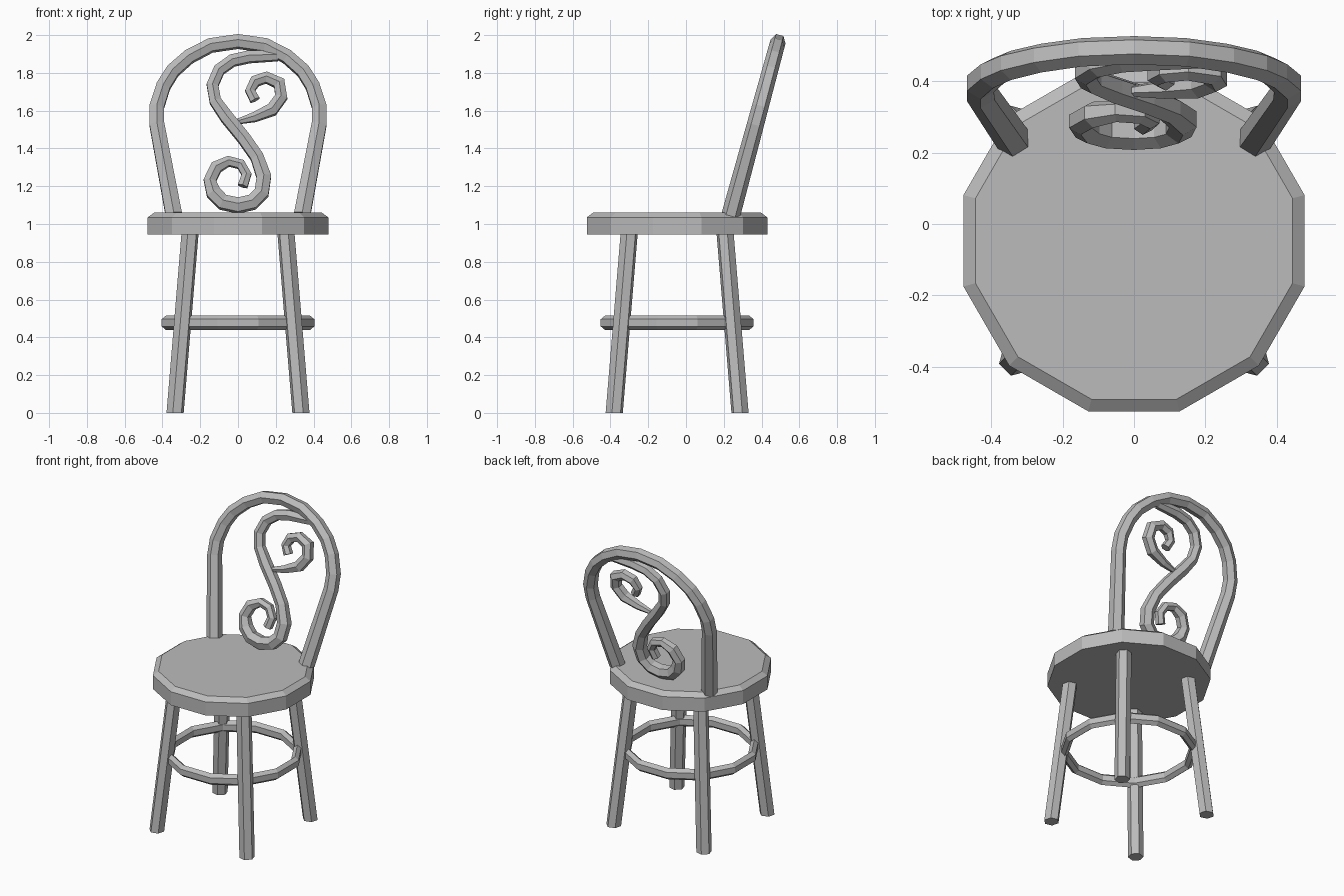
import bpy, bmesh
from math import sin, cos, pi, radians
from mathutils import Vector

cube = bpy.data.objects.get("Cube")
if cube:
    bpy.data.objects.remove(cube, do_unlink=True)

grey = bpy.data.materials.new("plain grey")
grey.use_nodes = True
grey.diffuse_color = (0.5, 0.5, 0.5, 1)
grey.node_tree.nodes["Principled BSDF"].inputs["Base Color"].default_value = (0.5, 0.5, 0.5, 1)

CENTRE_Y = -0.047          # axis of the seat, legs and foot ring


def loft(name, rings, closed=False):
    """Skin a list of equal rings; cap the ends unless closed."""
    bm = bmesh.new()
    loops = [[bm.verts.new(p) for p in ring] for ring in rings]
    n = len(loops[0])
    pairs = list(zip(loops, loops[1:])) + ([(loops[-1], loops[0])] if closed else [])
    for a, b in pairs:
        for i in range(n):
            j = (i + 1) % n
            bm.faces.new((a[i], a[j], b[j], b[i]))
    if not closed:
        bm.faces.new(loops[0])
        bm.faces.new(loops[-1])
    bmesh.ops.recalc_face_normals(bm, faces=bm.faces)
    mesh = bpy.data.meshes.new(name)
    bm.to_mesh(mesh)
    bm.free()
    mesh.materials.append(grey)
    obj = bpy.data.objects.new(name, mesh)
    bpy.context.collection.objects.link(obj)
    return obj


def polygon(n, r, z, turn=0.0, x=0.0, y=CENTRE_Y):
    return [Vector((x + r * cos(turn + 2 * pi * i / n),
                    y + r * sin(turn + 2 * pi * i / n), z)) for i in range(n)]


def sweep(name, path, radii, normal, closed=False, squash=1.0):
    """Six-sided tube along a planar path, with an edge towards the normal."""
    rings, n = [], len(path)
    for k, p in enumerate(path):
        if closed:
            along = path[(k + 1) % n] - path[k - 1]
        else:
            along = path[min(k + 1, n - 1)] - path[max(k - 1, 0)]
        side = along.cross(normal).normalized()
        rings.append([p + radii[k] * (normal * cos(i * pi / 3) + side * squash * sin(i * pi / 3))
                      for i in range(6)])
    return loft(name, rings, closed)


# Seat: twelve-sided slab with a chamfered top edge
flat = radians(15)
loft("seat", [polygon(12, 0.495, 0.945, flat), polygon(12, 0.495, 1.035, flat),
              polygon(12, 0.46, 1.06, flat)])

# Four splayed hexagonal legs
for label, sx, sy in (("front_left", 1, -1), ("front_right", -1, -1),
                      ("back_left", 1, 1), ("back_right", -1, 1)):
    facing = radians(45) * (1 if sx * sy > 0 else -1) + (pi if sx < 0 else 0)
    loft(label + "_leg",
         [polygon(6, 0.047, z, facing + pi / 6, sx * d, CENTRE_Y + sy * d)
          for z, d in ((0, 0.333), (0.95, 0.254))])

# Foot ring
sweep("foot_ring", polygon(12, 0.395, 0.477, flat), [0.038] * 12,
      Vector((0, 0, 1)), True, 0.72)

# The backrest parts lie in one leaning plane
LEAN = 0.272
front = Vector((0, -1, LEAN)).normalized()


def on_back(points):
    return [Vector((x, 0.238 + LEAN * (z - 1.05), z)) for x, z in points]


# Hoop: half profile mirrored across the middle
half = [(-0.34, 1.05), (-0.43, 1.53), (-0.43, 1.62), (-0.395, 1.73), (-0.345, 1.81),
        (-0.26, 1.885), (-0.145, 1.945)]
hoop = half + [(0, 1.966)] + [(-x, z) for x, z in reversed(half)]
sweep("back_hoop", on_back(hoop),
      [0.041 + 0.009 * (1.966 - z) / 0.916 for x, z in hoop], front)

# Main scroll: S shape ending in the lower curl
scroll = [(0.21, 1.89), (0.06, 1.885), (-0.03, 1.865), (-0.1, 1.815), (-0.135, 1.735),
          (-0.12, 1.65), (-0.06, 1.565), (0.03, 1.455), (0.1, 1.355), (0.137, 1.25),
          (0.125, 1.165), (0.075, 1.115), (0, 1.098), (-0.08, 1.115), (-0.13, 1.165),
          (-0.149, 1.23), (-0.115, 1.3), (-0.05, 1.332), (0.015, 1.315),
          (0.045, 1.262), (0.035, 1.215), (0.005, 1.235)]
scroll[-2:] = [(0.025, 1.2)]
sweep("back_scroll", on_back(scroll),
      [0.03] + [0.036] * 5 + [0.04] * 3 + [0.045] * 6 + [0.038] * 2 + [0.03] * 4, front)

# Upper curl branching off the S
curl = [(-0.03, 1.535), (0.085, 1.565), (0.18, 1.605), (0.229, 1.672), (0.218, 1.745),
        (0.15, 1.775), (0.09, 1.755), (0.064, 1.705), (0.09, 1.655)]
sweep("upper_curl", on_back(curl),
      [0.012, 0.028] + [0.038] * 3 + [0.034] * 2 + [0.03] * 2, front)
